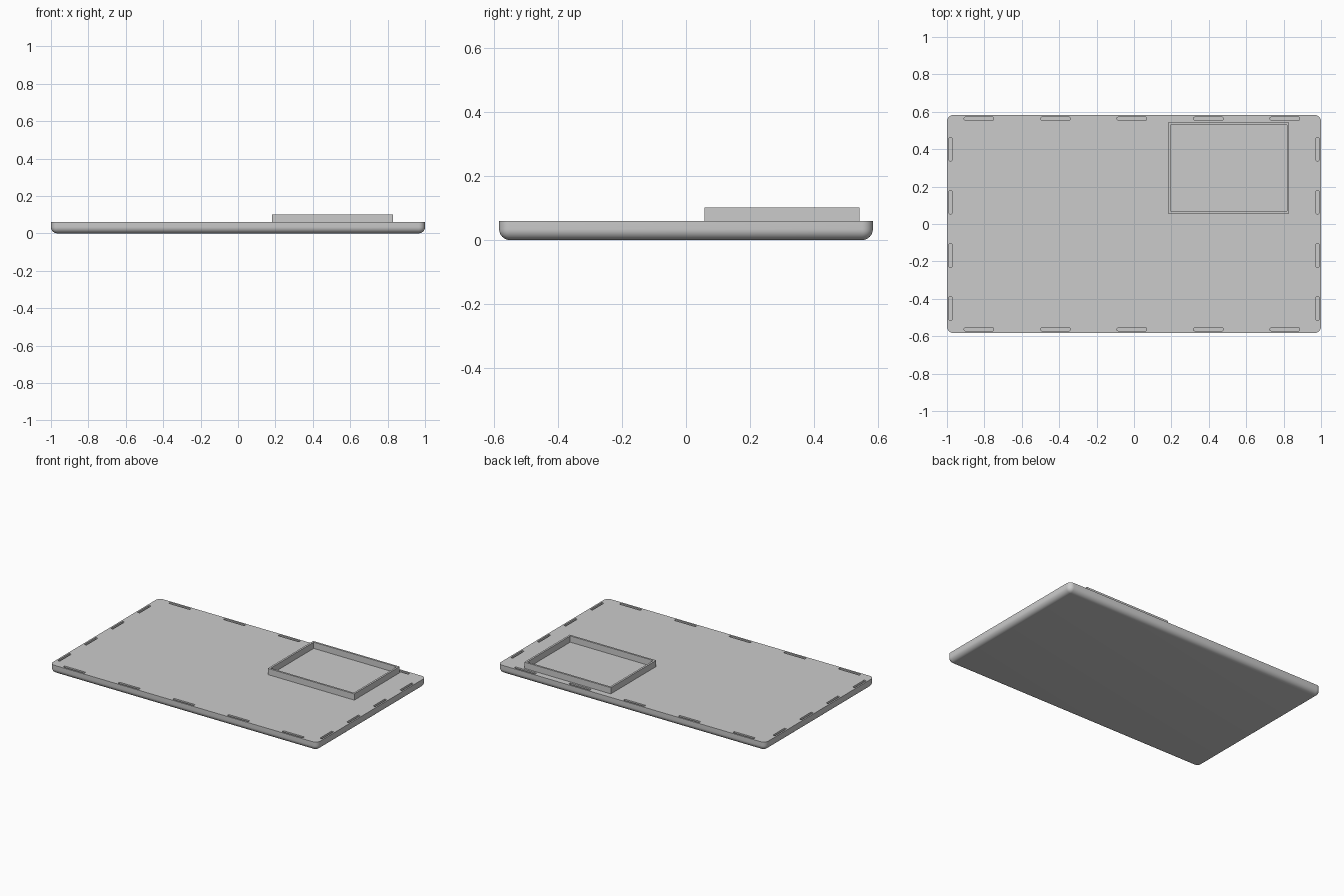
import bpy, bmesh
from mathutils import Matrix, Vector

cube = bpy.data.objects.get("Cube")
if cube:
    bpy.data.objects.remove(cube, do_unlink=True)

# Single grey finish
grey = bpy.data.materials.new("plain_grey")
grey.use_nodes = True
colour = (0.6, 0.6, 0.6, 1)
grey.diffuse_color = colour
grey.node_tree.nodes["Principled BSDF"].inputs["Base Color"].default_value = colour

HALF_X, HALF_Y, TOP = 1.0, 0.583, 0.06


def add_box(bm, low, high):
    low, high = Vector(low), Vector(high)
    matrix = Matrix.Translation((low + high) / 2) @ Matrix.Diagonal((*(high - low), 1))
    return bmesh.ops.create_cube(bm, size=1, matrix=matrix)["verts"]


def finish(name, bm):
    mesh = bpy.data.meshes.new(name)
    bm.to_mesh(mesh)
    bm.free()
    mesh.materials.append(grey)
    obj = bpy.data.objects.new(name, mesh)
    bpy.context.collection.objects.link(obj)
    return obj


def cut(target, cutter):
    mod = target.modifiers.new("cut", "BOOLEAN")
    mod.operation, mod.solver, mod.object = "DIFFERENCE", "EXACT", cutter
    bpy.context.view_layer.objects.active = target
    bpy.ops.object.modifier_apply(modifier=mod.name)
    bpy.data.objects.remove(cutter, do_unlink=True)


# Base plate: rounded corners and underside, crisp top rim
bm = bmesh.new()
add_box(bm, (-HALF_X, -HALF_Y, 0), (HALF_X, HALF_Y, TOP))
edges = [e for e in bm.edges if min(v.co.z for v in e.verts) < TOP / 2]
bmesh.ops.bevel(bm, geom=edges, offset=0.034, segments=8, profile=0.5, affect="EDGES")
plate = finish("base_plate", bm)

# Narrow clip slots along all four edges
bm = bmesh.new()
floor = 0.03
for side in (-1, 1):
    for i in range(5):
        x, y = -0.829 + 0.409 * i, side * 0.563
        add_box(bm, (x - 0.079, y - 0.008, floor), (x + 0.079, y + 0.008, 0.1))
    for i in range(4):
        x, y = side * 0.981, -0.452 + 0.284 * i
        add_box(bm, (x - 0.008, y - 0.062, floor), (x + 0.008, y + 0.062, 0.1))
uprights = [e for e in bm.edges if abs(e.verts[0].co.z - e.verts[1].co.z) > 0.05]
bmesh.ops.bevel(bm, geom=uprights, offset=0.004, segments=2, profile=0.5, affect="EDGES")
cut(plate, finish("slot_cutter", bm))

# Raised rectangular wall
bm = bmesh.new()
wall, x0, x1, y0, y1 = 0.013, 0.183, 0.83, 0.057, 0.542
add_box(bm, (x0, y0, TOP - 0.005), (x1, y1, 0.102))
frame = finish("raised_frame", bm)
bm = bmesh.new()
add_box(bm, (x0 + wall, y0 + wall, 0), (x1 - wall, y1 - wall, 0.2))
cut(frame, finish("frame_cutter", bm))

# Smooth the rounded edges, keep the corners sharp
bpy.ops.object.select_all(action="DESELECT")
for obj in (plate, frame):
    obj.select_set(True)
bpy.context.view_layer.objects.active = plate
bpy.ops.object.shade_smooth_by_angle()
